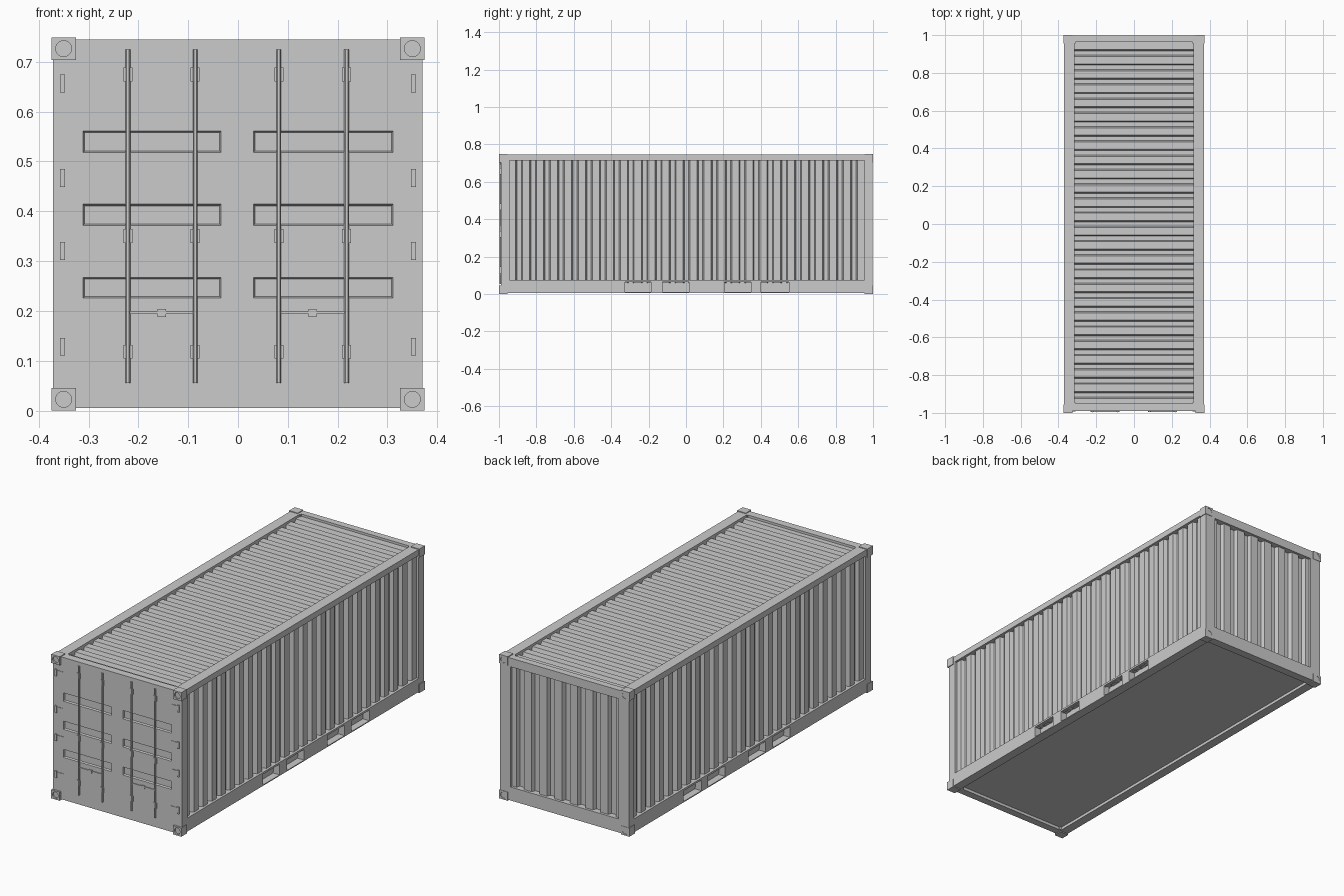
import bpy, bmesh, math
from mathutils import Matrix, Vector

if "Cube" in bpy.data.objects:
    bpy.data.objects.remove(bpy.data.objects["Cube"])


def make_object(name, bm):
    bmesh.ops.recalc_face_normals(bm, faces=bm.faces)
    me = bpy.data.meshes.new(name)
    bm.to_mesh(me)
    bm.free()
    ob = bpy.data.objects.new(name, me)
    bpy.context.collection.objects.link(ob)
    return ob


def add_box(bm, x0, x1, y0, y1, z0, z1):
    m = Matrix.Translation(((x0 + x1) / 2, (y0 + y1) / 2, (z0 + z1) / 2)) @ \
        Matrix.Diagonal((abs(x1 - x0), abs(y1 - y0), abs(z1 - z0), 1))
    return bmesh.ops.create_cube(bm, size=1, matrix=m)["verts"]


def boxes(name, specs):
    bm = bmesh.new()
    for s in specs:
        add_box(bm, *s)
    return make_object(name, bm)


def add_cyl(bm, centre, r, length, axis, sides=12):
    rot = Vector((0, 0, 1)).rotation_difference(Vector(axis)).to_matrix().to_4x4()
    bmesh.ops.create_cone(bm, cap_ends=True, segments=sides, radius1=r, radius2=r,
                          depth=length, matrix=Matrix.Translation(centre) @ rot)


def cut(ob, cutter):
    mod = ob.modifiers.new("cut", "BOOLEAN")
    mod.operation = "DIFFERENCE"
    mod.solver = "EXACT"
    mod.object = cutter
    cutter.hide_render = True
    cutter.hide_viewport = True


def corrugated(name, start, end, first, last, count, width, s0, s1, place):
    """Sheet with trapezoid grooves along t; place(t, s, depth) gives the point."""
    prof = [(start, 0)]
    for i in range(count):
        c = first + (last - first) * i / (count - 1)
        h = width / 2
        prof += [(c - h, 0), (c - h + 0.007, 0.02), (c + h - 0.007, 0.02), (c + h, 0)]
    prof.append((end, 0))
    bm = bmesh.new()
    rows = [[bm.verts.new(place(t, s, d)) for s in (s0, s1)] for t, d in prof]
    for a, b in zip(rows, rows[1:]):
        bm.faces.new((a[0], a[1], b[1], b[0]))
    return make_object(name, bm)


W, H = 0.37, 0.745

# corrugated walls and roof
for side, label in ((1, "right"), (-1, "left")):
    corrugated(label + "_wall", -0.96, 0.97, -0.892, 0.898, 25, 0.037, 0.06, 0.73,
               lambda t, s, d: (side * (W - 0.012 - d), t, s))
corrugated("back_wall", -0.32, 0.32, -0.264, 0.264, 7, 0.045, 0.06, 0.72,
           lambda t, s, d: (t, 0.985 - d, s))
corrugated("roof", -0.97, 0.97, -0.905, 0.905, 25, 0.037, -0.33, 0.33,
           lambda t, s, d: (s, t, H - 0.012 - d))

# floor slab
boxes("floor", [(-0.335, 0.335, -0.97, 0.97, 0.02, 0.07)])

# corner posts, top rails and end beams
frame = []
for s in (-1, 1):
    frame += [(s * 0.31, s * W, -0.985, -0.945, 0.005, H),
              (s * 0.31, s * W, 0.955, 0.998, 0.005, H),
              (s * 0.315, s * W, -0.95, 0.96, 0.714, H)]
frame += [(-0.315, 0.315, -0.985, -0.96, 0.70, H),
          (-0.315, 0.315, 0.963, 0.998, 0.70, H),
          (-0.315, 0.315, 0.955, 0.998, 0.005, 0.075)]
boxes("frame", frame)

# bottom rails with fork pockets left open between the blocks
pockets = [(-0.325, -0.187), (-0.125, 0.015), (0.207, 0.347), (0.402, 0.55)]
for s, label in ((1, "right"), (-1, "left")):
    rail = [(s * 0.322, s * 0.333, -0.945, 0.955, 0.005, 0.075),
            (s * 0.333, s * W, -0.945, 0.955, 0.065, 0.075),
            (s * 0.333, s * W, -0.945, 0.955, 0.005, 0.010)]
    edges = [-0.945] + [v for p in pockets for v in p] + [0.955]
    for a, b in zip(edges[::2], edges[1::2]):
        rail.append((s * 0.333, s * W, a, b, 0.010, 0.065))
    boxes(label + "_bottom_rail", rail)

# doors with six sunken panels
doors = boxes("doors", [(-W - 0.001, W, -0.99, -0.95, 0.005, H)])
bm = bmesh.new()
for z0, z1 in ((0.225, 0.268), (0.371, 0.415), (0.517, 0.562)):
    for x0, x1 in ((-0.312, -0.033), (0.03, 0.312)):
        vs = add_box(bm, x0, x1, -0.992, -0.981, z0, z1)
        cx, cz = (x0 + x1) / 2, (z0 + z1) / 2
        for v in vs:
            if v.co.y > -0.985:
                v.co.x -= math.copysign(0.004, v.co.x - cx)
                v.co.z -= math.copysign(0.004, v.co.z - cz)
cut(doors, make_object("panel_cutter", bm))

# locking rods
rods_x = (-0.221, -0.086, 0.082, 0.218)
bm = bmesh.new()
for x in rods_x:
    add_cyl(bm, (x, -0.992, 0.39), 0.0048, 0.67, (0, 0, 1))
rods = make_object("locking_rods", bm)

# rod guides and handles
bits = []
for x in rods_x:
    for z in (0.118, 0.35, 0.675):
        bits.append((x - 0.009, x + 0.009, -0.994, -0.985, z - 0.014, z + 0.014))
    d = 0.07 if x in rods_x[::2] else -0.07
    bits.append((x, x + d, -0.994, -0.989, 0.194, 0.2))
    bits.append((x + d - 0.006, x + d + 0.006, -0.995, -0.985, 0.188, 0.204))
boxes("rod_guides_and_handles", bits)

# hinges
bits = []
for s in (-1, 1):
    for z in (0.128, 0.32, 0.467, 0.657):
        bits.append((s * 0.31, s * 0.352, -0.9925, -0.985, z - 0.013, z + 0.013))
        bits.append((s * 0.347, s * 0.357, -0.996, -0.985, z - 0.018, z + 0.018))
boxes("hinges", bits)

# corner castings with round holes on the end faces
bm, holes = bmesh.new(), bmesh.new()
for sx in (-1, 1):
    for sy in (-1, 1):
        for z0, z1 in ((0, 0.045), (0.704, 0.749)):
            add_box(bm, sx * 0.325, sx * 0.374, sy * 0.955, sy, z0, z1)
            add_cyl(holes, (sx * 0.35, sy, (z0 + z1) / 2), 0.016, 0.016, (0, 1, 0), 20)
castings = make_object("corner_castings", bm)
cut(castings, make_object("hole_cutter", holes))

# smooth the round rods
bpy.ops.object.select_all(action="DESELECT")
rods.select_set(True)
bpy.context.view_layer.objects.active = rods
bpy.ops.object.shade_smooth_by_angle()
